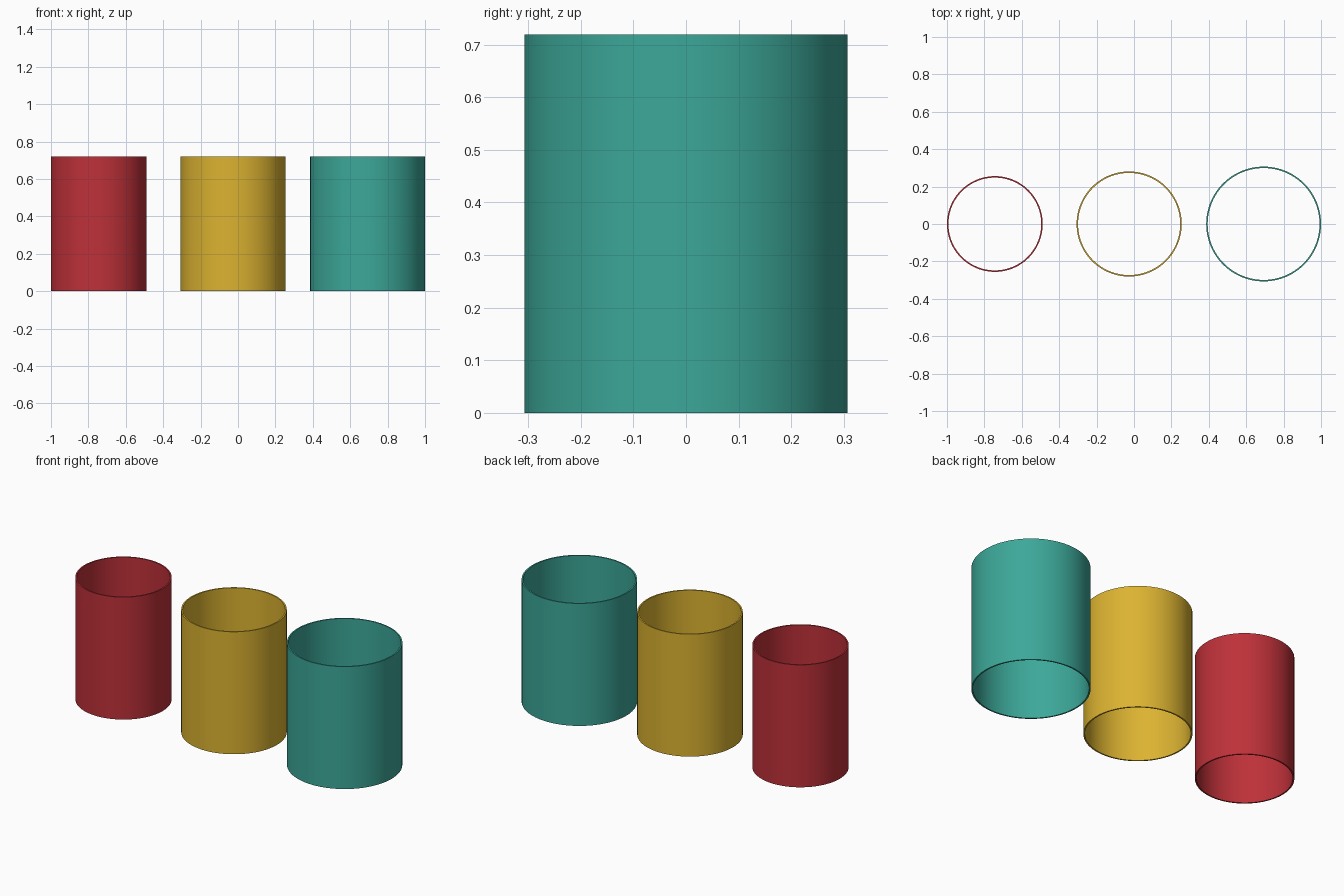
import bpy, bmesh, math

if "Cube" in bpy.data.objects:
    bpy.data.objects.remove(bpy.data.objects["Cube"])

HEIGHT = 0.719
WALL = 0.008
SIDES = 96


def material(name, srgb):
    m = bpy.data.materials.new(name)
    lin = [((c / 255 + 0.055) / 1.055) ** 2.4 for c in srgb]
    m.diffuse_color = (*lin, 1.0)
    m.use_nodes = True
    m.node_tree.nodes["Principled BSDF"].inputs["Base Color"].default_value = m.diffuse_color
    return m


def open_tube(name, x, radius, mat):
    """Tube open at both ends: a profile ring swept around its axis."""
    bm = bmesh.new()
    inner = radius - WALL
    profile = [(radius, 0), (radius, HEIGHT), (inner, HEIGHT), (inner, 0)]
    rings = [[bm.verts.new((r * math.cos(2 * math.pi * i / SIDES),
                            r * math.sin(2 * math.pi * i / SIDES), z))
              for i in range(SIDES)] for r, z in profile]
    for k in range(4):
        a, b = rings[k], rings[(k + 1) % 4]
        for i in range(SIDES):
            j = (i + 1) % SIDES
            bm.faces.new((a[i], a[j], b[j], b[i]))
    bmesh.ops.recalc_face_normals(bm, faces=bm.faces)
    mesh = bpy.data.meshes.new(name)
    bm.to_mesh(mesh)
    bm.free()
    mesh.materials.append(mat)
    ob = bpy.data.objects.new(name, mesh)
    ob.location.x = x
    bpy.context.collection.objects.link(ob)
    # Smooth walls, crisp rims
    bpy.ops.object.select_all(action='DESELECT')
    bpy.context.view_layer.objects.active = ob
    ob.select_set(True)
    bpy.ops.object.shade_smooth_by_angle(angle=math.radians(30))


# Three tubes, growing in radius from left to right
open_tube("small_red_tube", -0.744, 0.256, material("red", (190, 49, 57)))
open_tube("medium_yellow_tube", -0.026, 0.281, material("yellow", (220, 179, 49)))
open_tube("large_teal_tube", 0.693, 0.307, material("teal", (60, 168, 153)))
